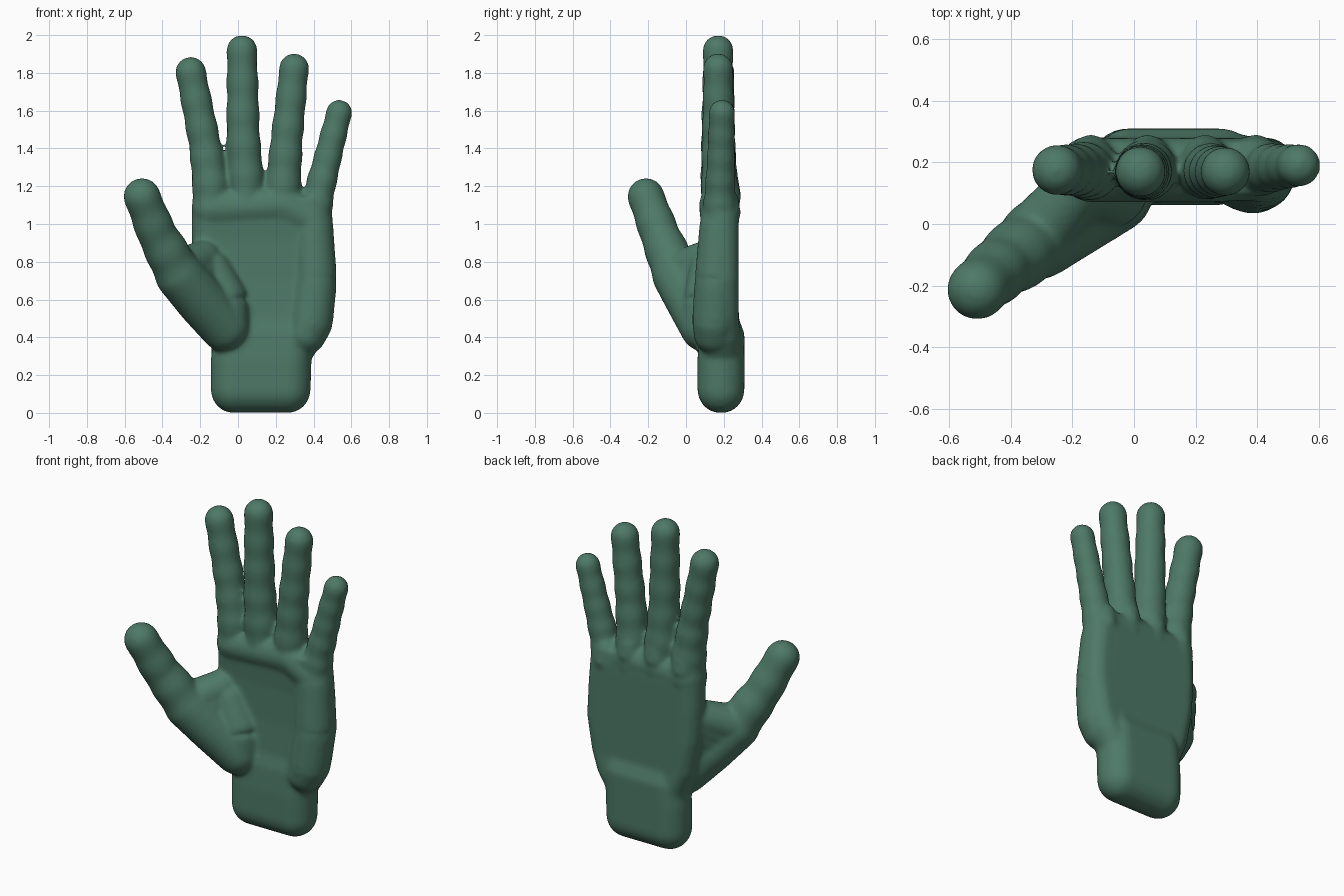
import bpy
import bmesh
from math import cos, sin, pi, ceil
from mathutils import Vector

cube = bpy.data.objects.get("Cube")
if cube:
    bpy.data.objects.remove(cube, do_unlink=True)

skin = bpy.data.materials.new("muted_green")
skin.use_nodes = True
colour = (0.075, 0.19, 0.135, 1)
skin.diffuse_color = colour
skin.node_tree.nodes["Principled BSDF"].inputs["Base Color"].default_value = colour

bm = bmesh.new()
SIDES = 24


def loft(rings):
    """Closed skin over a list of rings of positions."""
    rings = [[bm.verts.new(p) for p in ring] for ring in rings]
    bm.faces.new(rings[0][::-1])
    bm.faces.new(rings[-1])
    for low, high in zip(rings, rings[1:]):
        for k in range(SIDES):
            n = (k + 1) % SIDES
            bm.faces.new((low[k], low[n], high[n], high[k]))


def limb(points, ripple=0.0, waves=4):
    """Round-ended tube along (x, y, z, radius) points; ripple adds soft creases."""
    pts = [Vector(p) for p in points]
    path = [pts[0]]
    for a, b in zip(pts, pts[1:]):
        steps = ceil((b - a).length / 0.02)
        path += [a.lerp(b, (i + 1) / steps) for i in range(steps)]
    last = len(path) - 1
    stations = []
    for i, p in enumerate(path):
        d = (path[min(i + 1, last)] - path[max(i - 1, 0)]).to_3d().normalized()
        r = p.w * (1 + ripple * (cos(2 * pi * waves * i / last) - 1) / 2)
        stations.append((p.to_3d(), d, r))

    def cap(station, sign):
        centre, d, r = station
        angles = [pi / 2 * j / 7 for j in range(1, 7)]
        return [(centre + d * sign * r * sin(a), d, r * cos(a)) for a in angles]

    stations = cap(stations[0], -1)[::-1] + stations + cap(stations[-1], 1)
    rings = []
    for centre, d, r in stations:
        turn = d.to_track_quat("Z", "Y")
        angles = [2 * pi * k / SIDES for k in range(SIDES)]
        rings.append([centre + turn @ Vector((r * cos(a), r * sin(a), 0)) for a in angles])
    loft(rings)


def slab(rows):
    """Loft of rounded sections, each (z, x min, x max, y min, y max)."""
    rings = []
    for z, x0, x1, y0, y1 in rows:
        r, cy = (y1 - y0) / 2, (y0 + y1) / 2
        ring = []
        for k in range(SIDES):
            a = 2 * pi * (k + 0.5) / SIDES
            cx = x1 - r if cos(a) > 0 else x0 + r
            ring.append((cx + r * cos(a), cy + r * sin(a), z))
        rings.append(ring)
    loft(rings)


# Wrist with a rounded end
wrist = []
for i in range(9):
    a = pi / 2 * i / 8
    inset = 0.12 * (1 - sin(a))
    wrist.append((0.125 * (1 - cos(a)), -0.145 + inset, 0.385 - inset,
                  0.06 + inset, 0.31 - inset))
slab(wrist + [(0.28, -0.145, 0.39, 0.06, 0.31),
              (0.42, -0.13, 0.40, 0.07, 0.31),
              (0.50, -0.11, 0.40, 0.09, 0.28)])

# Palm
slab([(0.30, -0.13, 0.40, 0.08, 0.29),
      (0.38, -0.15, 0.45, 0.08, 0.29),
      (0.50, -0.20, 0.49, 0.09, 0.28),
      (0.70, -0.235, 0.52, 0.10, 0.28),
      (0.90, -0.245, 0.51, 0.10, 0.28),
      (1.05, -0.245, 0.50, 0.09, 0.28),
      (1.14, -0.235, 0.48, 0.09, 0.27)])

# Pads under the fingers and at the heel of the hand
limb([(-0.14, 0.175, 1.08, 0.105), (0.25, 0.175, 1.10, 0.105), (0.39, 0.175, 1.02, 0.10)])
limb([(0.40, 0.175, 0.98, 0.105), (0.41, 0.16, 0.70, 0.115),
      (0.385, 0.15, 0.48, 0.118), (0.36, 0.15, 0.42, 0.11)])

# Fingers, from knuckle to tip
fingers = {
    "index": [(-0.14, 0.18, 1.08, 0.107), (-0.145, 0.175, 1.22, 0.10),
              (-0.175, 0.175, 1.42, 0.088), (-0.25, 0.175, 1.803, 0.082)],
    "middle": [(0.045, 0.18, 1.10, 0.105), (0.04, 0.175, 1.25, 0.10),
               (0.028, 0.17, 1.45, 0.092), (0.021, 0.17, 1.918, 0.082)],
    "ring": [(0.23, 0.18, 1.08, 0.105), (0.24, 0.175, 1.22, 0.097),
             (0.258, 0.17, 1.45, 0.088), (0.297, 0.17, 1.823, 0.08)],
    "little": [(0.395, 0.18, 1.00, 0.10), (0.425, 0.18, 1.15, 0.085),
               (0.475, 0.185, 1.35, 0.076), (0.535, 0.19, 1.588, 0.07)],
}
for path in fingers.values():
    limb(path, 0.06, 5)
    x, y, z, r = path[0]
    limb([(x, 0.215, z + 0.06, 0.075), (x, 0.205, z + 0.12, 0.075)])

# Thumb with its fleshy base
limb([(-0.31, -0.05, 0.73, 0.13), (-0.43, -0.14, 0.95, 0.108),
      (-0.508, -0.212, 1.145, 0.098)], 0.05, 3)
limb([(-0.07, 0.10, 0.455, 0.132), (-0.19, 0.03, 0.59, 0.135), (-0.31, -0.05, 0.73, 0.13)])
limb([(-0.07, 0.10, 0.455, 0.132), (-0.07, 0.11, 0.60, 0.125), (-0.14, 0.12, 0.76, 0.105)])

# Web between thumb and palm
thumb_side = Vector((-0.07, 0.12, 0.48, 0.11)), Vector((-0.29, -0.01, 0.76, 0.11))
palm_side = Vector((-0.12, 0.14, 0.62, 0.095)), Vector((-0.19, 0.11, 0.82, 0.095))
for i in range(6):
    limb([thumb_side[0].lerp(thumb_side[1], i / 5), palm_side[0].lerp(palm_side[1], i / 5)])

bmesh.ops.recalc_face_normals(bm, faces=bm.faces)
mesh = bpy.data.meshes.new("hand")
bm.to_mesh(mesh)
bm.free()
hand = bpy.data.objects.new("hand", mesh)
bpy.context.collection.objects.link(hand)
mesh.materials.append(skin)

# Fuse the parts into one soft skin
fuse = hand.modifiers.new("fuse", "REMESH")
fuse.mode = "VOXEL"
fuse.voxel_size = 0.012
fuse.use_smooth_shade = True
soften = hand.modifiers.new("soften", "SMOOTH")
soften.factor = 0.5
soften.iterations = 10
